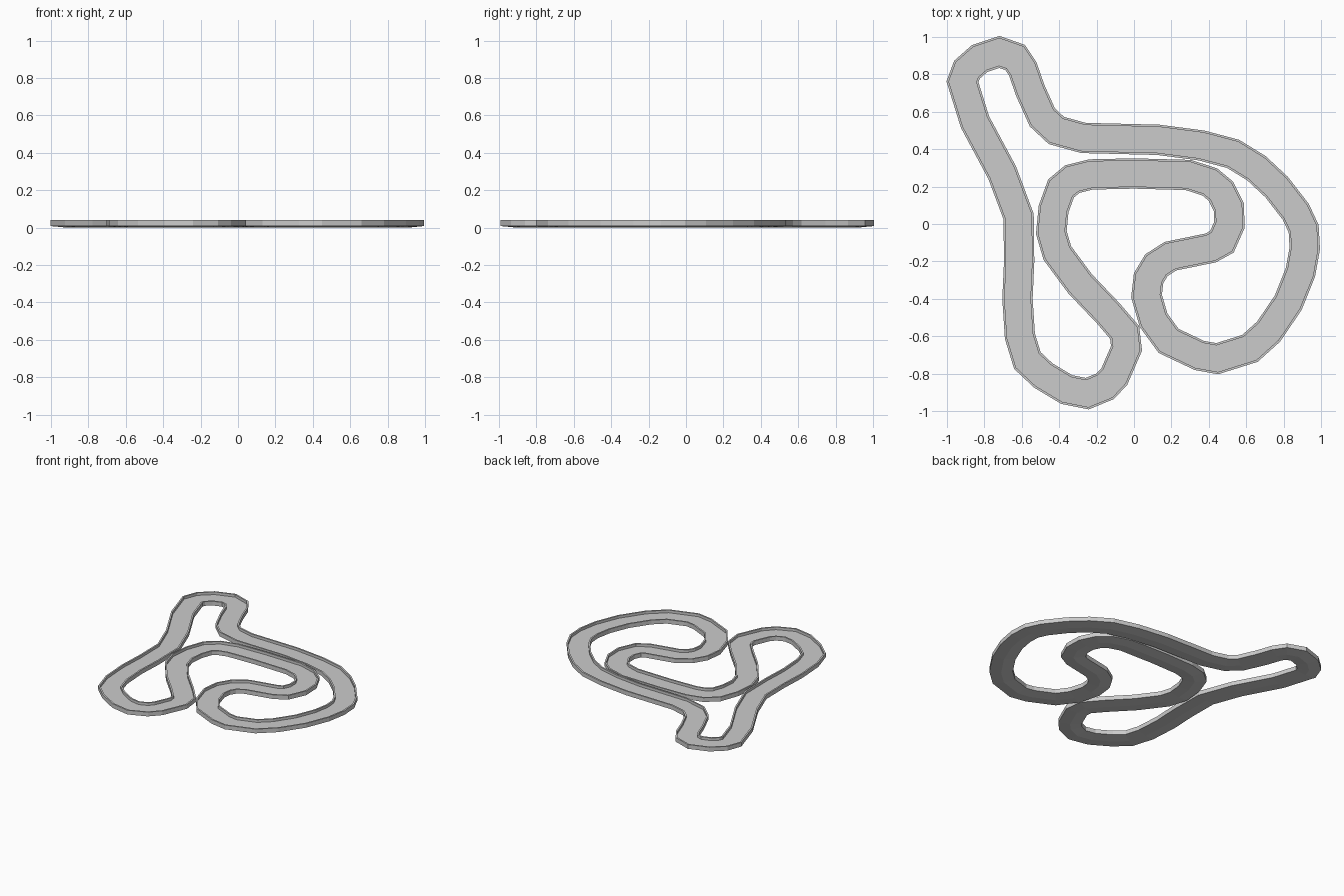
import bpy, bmesh
from mathutils import Vector

if "Cube" in bpy.data.objects:
    bpy.data.objects.remove(bpy.data.objects["Cube"])

# Centre line of the closed circuit, clockwise from the top bend
PATH = [
    (-.72, .92), (-.635, .89), (-.595, .83), (-.555, .715), (-.49, .57), (-.415, .50),
    (-.27, .46), (.13, .45), (.36, .42), (.53, .375), (.655, .298), (.763, .197),
    (.865, .065), (.907, -.025), (.913, -.13), (.89, -.258), (.825, -.42), (.72, -.575),
    (.62, -.665), (.445, -.72), (.35, -.703), (.185, -.625), (.105, -.515), (.067, -.385),
    (.078, -.29), (.12, -.22), (.195, -.172), (.41, -.128), (.47, -.095), (.51, -.005),
    (.507, .09), (.465, .175), (.405, .225), (.29, .262), (0, .27), (-.23, .265),
    (-.33, .24), (-.39, .19), (-.43, .08), (-.442, -.045), (-.41, -.155), (-.288, -.32),
    (-.14, -.475), (-.05, -.58), (-.04, -.665), (-.105, -.815), (-.155, -.868),
    (-.25, -.907), (-.36, -.885), (-.485, -.81), (-.57, -.73), (-.61, -.60),
    (-.623, -.40), (-.614, -.2), (-.617, .04), (-.705, .275), (-.85, .545),
    (-.917, .76), (-.893, .825), (-.825, .885),
]

# Cross-section: shallow V underside, raised kerbs and a sunken road (offset, height)
HALF, KERB = .081, .012
SECTION = [
    (0, 0), (HALF, .008), (HALF, .04), (HALF - KERB, .04), (HALF - KERB, .02),
    (-HALF + KERB, .02), (-HALF + KERB, .04), (-HALF, .04), (-HALF, .008),
]


def sweep_closed(name, path, section):
    """Sweep a closed section along a closed flat path with mitred corners."""
    pts = [Vector(p) for p in path]
    bm = bmesh.new()
    rings = []
    for i, p in enumerate(pts):
        a = (p - pts[i - 1]).normalized()
        b = (pts[(i + 1) % len(pts)] - p).normalized()
        na, nb = Vector((-a.y, a.x)), Vector((-b.y, b.x))
        m = (na + nb).normalized()
        m /= max(m.dot(na), .6)
        rings.append([bm.verts.new((p.x + m.x * o, p.y + m.y * o, z)) for o, z in section])
    k = len(section)
    for i, r in enumerate(rings):
        q = rings[(i + 1) % len(rings)]
        for j in range(k):
            bm.faces.new((r[j], r[(j + 1) % k], q[(j + 1) % k], q[j]))
    bmesh.ops.recalc_face_normals(bm, faces=bm.faces)
    mesh = bpy.data.meshes.new(name)
    bm.to_mesh(mesh)
    bm.free()
    obj = bpy.data.objects.new(name, mesh)
    bpy.context.collection.objects.link(obj)
    return obj


sweep_closed("race_track", PATH, SECTION)
